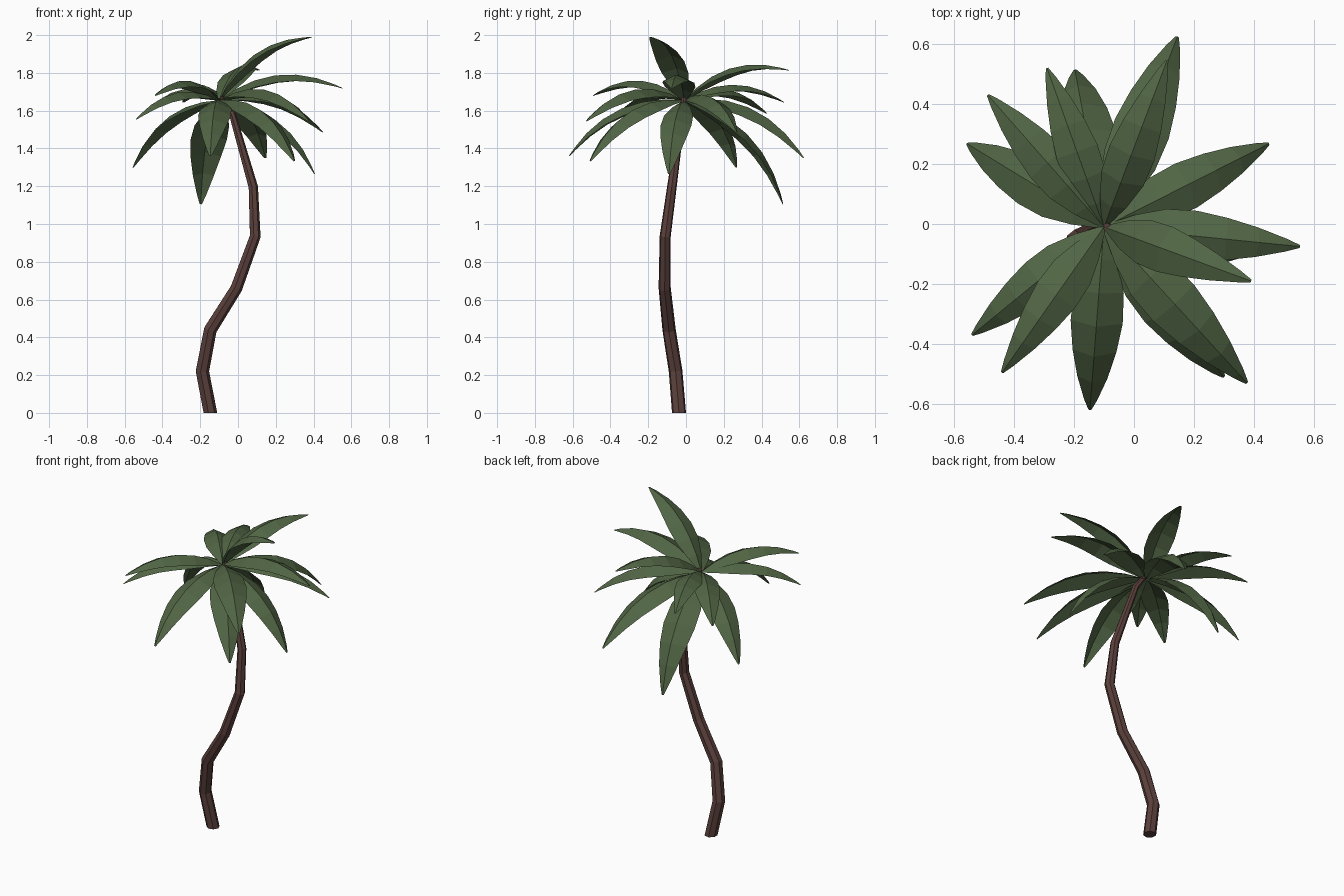
import bpy, bmesh, math
from mathutils import Vector

if "Cube" in bpy.data.objects:
    bpy.data.objects.remove(bpy.data.objects["Cube"])


def material(name, color):
    m = bpy.data.materials.new(name)
    m.diffuse_color = (*color, 1)
    m.use_nodes = True
    m.node_tree.nodes["Principled BSDF"].inputs["Base Color"].default_value = m.diffuse_color
    return m


def add_object(name, bm, mat):
    me = bpy.data.meshes.new(name)
    bm.to_mesh(me)
    bm.free()
    me.materials.append(mat)
    ob = bpy.data.objects.new(name, me)
    bpy.context.collection.objects.link(ob)
    return ob


bark = material("bark", (0.105, 0.052, 0.045))
leaf = material("leaf", (0.082, 0.13, 0.058))

# Trunk: bent, tapering low-poly tube (x, y, z, radius)
SIDES = 7
path = [(-.148, -.037, 0, .038), (-.19, -.055, .22, .037), (-.148, -.09, .44, .036),
        (-.01, -.113, .66, .033), (.09, -.11, .935, .030), (.08, -.075, 1.195, .026),
        (-.03, -.022, 1.58, .019), (-.09, -.01, 1.67, .014)]
bm = bmesh.new()
pts = [Vector(p[:3]) for p in path]
rings = []
for i, p in enumerate(pts):
    d = (pts[min(i + 1, len(pts) - 1)] - pts[max(i - 1, 0)]).normalized()
    if i == 0:
        d = Vector((0, 0, 1))
    u = Vector((0, 1, 0)).cross(d).normalized()
    v = d.cross(u)
    r = path[i][3]
    rings.append([bm.verts.new(p + r * (math.cos(a) * u + math.sin(a) * v))
                  for a in (2 * math.pi * k / SIDES for k in range(SIDES))])
for a, b in zip(rings, rings[1:]):
    for k in range(SIDES):
        n = (k + 1) % SIDES
        bm.faces.new((a[k], a[n], b[n], b[k]))
bm.faces.new(rings[0][::-1])
bm.faces.new(rings[-1])
add_object("trunk", bm, bark)

# Fronds: folded leaf blades arching from the crown to each tip
ROOT = Vector((-.10, -.01, 1.655))
PROFILE = [(0, .08), (.14, .6), (.3, .95), (.47, 1), (.64, .84), (.8, .58), (.94, .25), (1, .06)]
tips = [(.145, .625, 1.35), (.45, .268, 1.487), (.553, -.075, 1.72), (.39, -.19, 1.99),
        (.377, -.53, 1.545), (.30, -.51, 1.333), (-.147, -.62, 1.36), (-.44, -.495, 1.68),
        (-.54, -.37, 1.555), (-.557, .268, 1.30), (-.487, .43, 1.585), (-.29, .52, 1.645),
        (-.197, .515, 1.105), (.407, -.09, 1.265), (.11, .545, 1.815)]


def frond(name, tip):
    tip = Vector(tip)
    chord = tip - ROOT
    size = chord.length
    side = Vector((0, 0, 1)).cross(chord).normalized()
    up = chord.cross(side).normalized()
    ctrl = ROOT + chord * .5 + up * .31 * size
    bm = bmesh.new()
    rows = []
    for t, w in PROFILE:
        c = ROOT * (1 - t) ** 2 + ctrl * 2 * t * (1 - t) + tip * t * t
        tan = ((ctrl - ROOT) * (1 - t) + (tip - ctrl) * t).normalized()
        nor = tan.cross(side)
        drop = c - nor * w * .06 * size
        s = side * w * .128 * size
        rows.append([bm.verts.new(q) for q in (drop - s, c, drop + s)])
    for a, b in zip(rows, rows[1:]):
        for k in range(2):
            bm.faces.new((a[k], b[k], b[k + 1], a[k + 1]))
    bm.normal_update()
    if sum(f.normal.z for f in bm.faces) < 0:
        bmesh.ops.reverse_faces(bm, faces=bm.faces[:])
    add_object(name, bm, leaf)


for i, tip in enumerate(tips):
    frond(f"frond_{i + 1}", tip)
